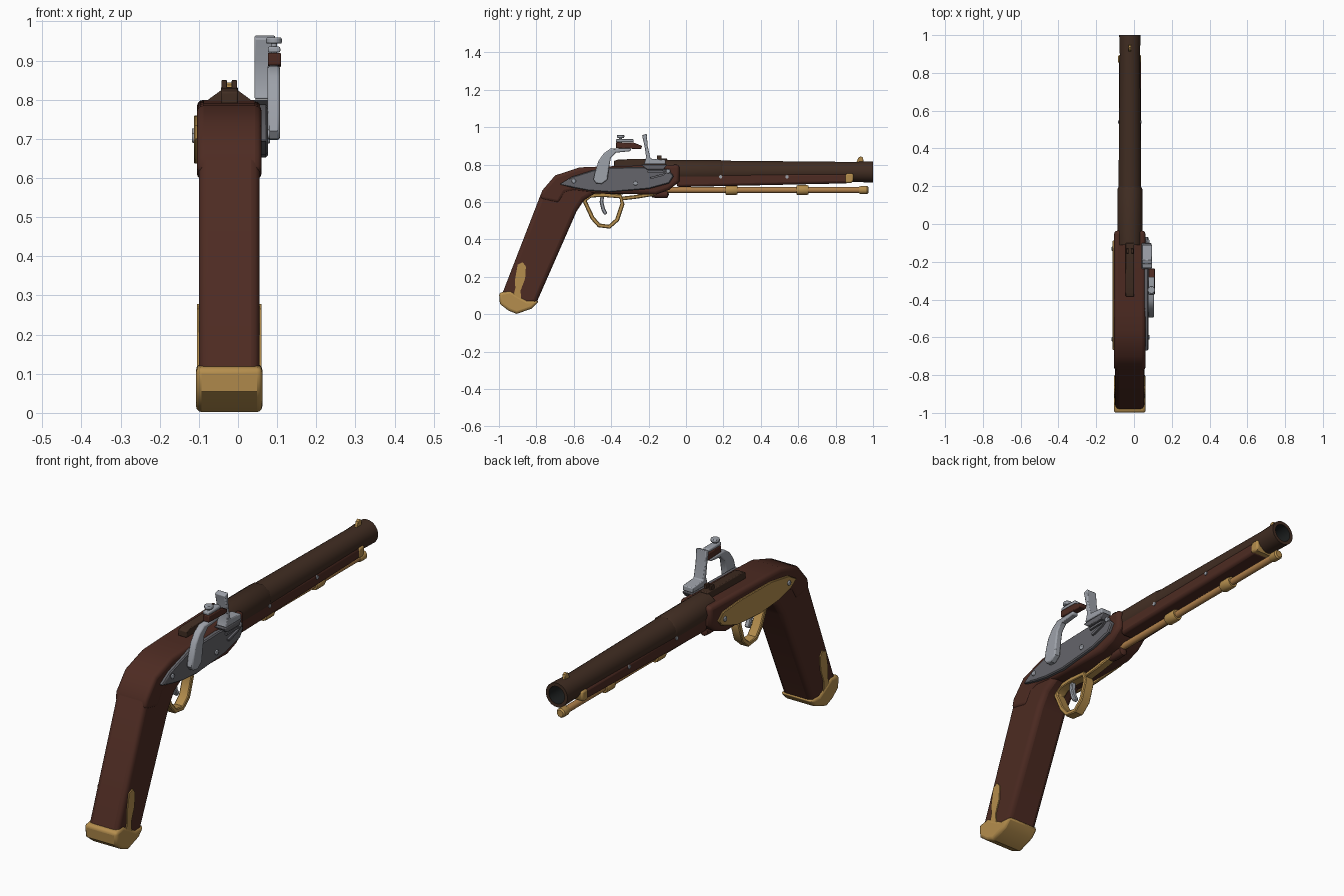
import bpy, bmesh, math
from mathutils import Matrix, Vector

cube = bpy.data.objects.get("Cube")
if cube:
    bpy.data.objects.remove(cube)

CX = -0.022  # centre line of the stock and barrel
made = []


def material(name, r, g, b):
    m = bpy.data.materials.new(name)
    m.use_nodes = True
    m.diffuse_color = (r, g, b, 1)
    m.node_tree.nodes["Principled BSDF"].inputs["Base Color"].default_value = (r, g, b, 1)
    return m


WOOD = material("walnut wood", .075, .024, .016)
BARREL = material("browned iron", .052, .026, .016)
GOLD = material("brass", .46, .27, .075)
ROD = material("copper rod", .44, .22, .07)
PLATE = material("dark steel", .13, .13, .145)
STEEL = material("light steel", .34, .36, .40)
BORE = material("bore black", .012, .014, .014)


def finish(name, bm, mat, bevel=0, segments=2):
    bmesh.ops.recalc_face_normals(bm, faces=bm.faces)
    me = bpy.data.meshes.new(name)
    bm.to_mesh(me)
    bm.free()
    me.materials.append(mat)
    ob = bpy.data.objects.new(name, me)
    bpy.context.collection.objects.link(ob)
    if bevel:
        b = ob.modifiers.new("bevel", 'BEVEL')
        b.width, b.segments = bevel, segments
        b.limit_method, b.angle_limit = 'ANGLE', math.radians(55)
    made.append(ob)
    return ob


def slab(name, pts, x0, x1, mat, bevel=0, segments=2):
    """Extrude a (y, z) outline between two x positions."""
    bm = bmesh.new()
    face = bm.faces.new([bm.verts.new((x0, y, z)) for y, z in pts])
    new = bmesh.ops.extrude_face_region(bm, geom=[face])["geom"]
    bmesh.ops.translate(bm, vec=(x1 - x0, 0, 0),
                        verts=[v for v in new if isinstance(v, bmesh.types.BMVert)])
    return finish(name, bm, mat, bevel, segments)


def box(name, x0, x1, y0, y1, z0, z1, mat, bevel=0):
    return slab(name, [(y0, z0), (y1, z0), (y1, z1), (y0, z1)], x0, x1, mat, bevel)


def lathe(name, profile, z, mat, sides=16):
    """Revolve (y, radius) points about the y direction, flat side up."""
    bm = bmesh.new()
    rings = []
    for y, r in profile:
        ring = []
        for i in range(sides):
            a = 2 * math.pi * (i + .5) / sides
            ring.append(bm.verts.new((CX + r * math.sin(a), y, z + r * math.cos(a))))
        rings.append(ring)
    for a, b in zip(rings, rings[1:]):
        for i in range(sides):
            j = (i + 1) % sides
            bm.faces.new((a[i], a[j], b[j], b[i]))
    bmesh.ops.remove_doubles(bm, verts=bm.verts, dist=.0001)
    return finish(name, bm, mat)


def pin(name, centre, radius, length, mat, axis='X', bevel=0):
    bm = bmesh.new()
    turn = Matrix.Rotation(math.pi / 2, 4, 'Y') if axis == 'X' else Matrix()
    bmesh.ops.create_cone(bm, cap_ends=True, segments=12, radius1=radius, radius2=radius,
                          depth=length, matrix=Matrix.Translation(centre) @ turn)
    return finish(name, bm, mat, bevel)


def strip(name, pts, thick, x0, x1, mat, closed=False):
    """Sweep a flat band along a (y, z) path."""
    bm = bmesh.new()
    n, rings = len(pts), []
    for i in range(n):
        a = pts[(i - 1) % n if closed else max(i - 1, 0)]
        b = pts[(i + 1) % n if closed else min(i + 1, n - 1)]
        d = Vector((b[0] - a[0], b[1] - a[1])).normalized() * thick / 2
        y, z = pts[i]
        rings.append([bm.verts.new((x, y - s * d.y, z + s * d.x))
                      for x, s in ((x0, -1), (x1, -1), (x1, 1), (x0, 1))])
    for a, b in zip(rings, rings[1:] + rings[:1] if closed else rings[1:]):
        for i in range(4):
            j = (i + 1) % 4
            bm.faces.new((a[i], a[j], b[j], b[i]))
    if not closed:
        bm.faces.new(rings[0])
        bm.faces.new(rings[-1])
    return finish(name, bm, mat, .004, 1)


# Stock: grip, wider lock section and slim fore-end
slab("grip", [(-.99, .09), (-.775, .645), (-.70, .735), (-.57, .775), (-.45, .78), (-.48, .65),
              (-.545, .61), (-.585, .55), (-.80, .06), (-.90, .04)], -.1, .055, WOOD, .022, 3)
slab("lock_stock", [(-.78, .615), (-.77, .66), (-.70, .742), (-.57, .785), (-.45, .79),
                    (-.035, .80), (-.035, .71), (-.09, .665), (-.16, .64), (-.48, .645),
                    (-.60, .66), (-.645, .65), (-.68, .592)], -.105, .06, WOOD, .017, 3)
slab("fore_stock", [(-.05, .68), (.87, .70), (.87, .752), (-.05, .752)],
     CX - .058, CX + .058, WOOD, .014)
slab("fore_stock_cap", [(.85, .702), (.885, .702), (.895, .715), (.895, .752), (.86, .752),
                        (.85, .745)], CX - .062, CX + .060, GOLD, .008)

# Barrel with faceted breech, hollow muzzle and sights
lathe("breech", [(-.11, 0), (-.11, .066), (.185, .066), (.195, .061), (.195, 0)], .762, BARREL, 10)
lathe("barrel", [(.18, .061), (.90, .054), (.95, .056), (1, .057), (1, .041)], .761, BARREL, 20)
lathe("bore", [(1, .041), (.75, .041), (.75, 0)], .761, BORE, 20)
slab("tang", [(-.385, .79), (-.385, .82), (-.36, .828), (-.10, .832), (-.10, .79)],
     CX - .022, CX + .022, BARREL, .004)
for side in (-1, 1):
    c = CX + side * .013
    box("rear_sight_post", c - .007, c + .007, -.155, -.13, .82, .85, BARREL, .002)
slab("front_sight", [(.91, .81), (.95, .81), (.946, .838), (.935, .845), (.922, .838)],
     CX - .007, CX + .007, GOLD, .002)

# Ramrod and its pipes
lathe("ramrod", [(-.17, 0), (-.17, .016), (.94, .016), (.94, 0)], .664, ROD)
lathe("ramrod_tip", [(.925, 0), (.925, .018), (.935, .022), (.968, .022), (.975, .016), (.975, 0)],
      .664, GOLD)
for y in (.21, .59):
    lathe("ramrod_pipe", [(y, .015), (y, .024), (y + .008, .027), (y + .057, .027),
                          (y + .065, .024), (y + .065, .015)], .664, GOLD)
lathe("ramrod_socket", [(-.19, 0), (-.18, .018), (-.15, .022), (-.10, .02), (-.09, 0)], .642, WOOD)

# Trigger and guard
strip("trigger_guard", [(-.542, .605), (-.50, .515), (-.465, .475), (-.41, .468), (-.368, .505),
                        (-.34, .59), (-.35, .63), (-.44, .638), (-.51, .635)],
      .022, CX - .024, CX + .024, GOLD, True)
strip("guard_tail", [(-.35, .618), (-.27, .627), (-.16, .645)], .02, CX - .02, CX + .02, GOLD)
strip("trigger", [(-.445, .65), (-.452, .60), (-.442, .56), (-.428, .535)],
      .02, CX - .012, CX + .012, STEEL)

# Lock plate on the left, brass plate on the right
slab("lock_plate", [(-.675, .695), (-.61, .735), (-.46, .782), (-.25, .788), (-.10, .775),
                    (-.065, .74), (-.09, .70), (-.20, .67), (-.41, .652), (-.52, .66),
                    (-.60, .675)], .05, .076, PLATE, .005, 1)
slab("side_plate", [(-.67, .70), (-.61, .735), (-.48, .757), (-.25, .76), (-.12, .75),
                    (-.085, .72), (-.11, .69), (-.22, .65), (-.40, .637), (-.54, .648),
                    (-.63, .672)], -.113, -.10, GOLD, .003, 1)
for y, z in ((-.60, .712), (-.27, .70), (-.095, .765)):
    pin("lock_screw", (.075, y, z), .012, .014, STEEL, bevel=.003)
for y, z in ((-.61, .702), (-.13, .715)):
    pin("side_plate_screw", (-.112, y, z), .012, .012, STEEL, bevel=.003)
for y in (.185, .54):
    pin("barrel_pin", (CX, y, .735), .009, .124, STEEL)

# Cock: curved arm, jaws, flint and clamp screw
slab("cock", [(-.495, .72), (-.485, .765), (-.468, .82), (-.44, .86), (-.405, .885), (-.295, .888),
              (-.295, .872), (-.375, .864), (-.402, .835), (-.412, .78), (-.42, .72), (-.45, .697),
              (-.48, .70)], .075, .107, STEEL, .006)
slab("flint", [(-.375, .888), (-.24, .883), (-.235, .90), (-.28, .918), (-.375, .92)],
     .076, .110, WOOD, .004)
box("upper_jaw", .076, .108, -.375, -.28, .92, .936, STEEL, .005)
pin("jaw_screw", (.092, -.35, .92), .008, .07, STEEL, 'Z')
pin("jaw_screw_head", (.092, -.35, .951), .02, .016, STEEL, 'Z', .004)

# Striking steel, pan and spring
slab("striking_steel", [(-.235, .957), (-.21, .965), (-.205, .90), (-.19, .832), (-.11, .826),
                        (-.11, .802), (-.225, .802), (-.213, .84), (-.222, .90)],
     .042, .095, STEEL, .004)
slab("pan", [(-.24, .80), (-.10, .80), (-.12, .775), (-.21, .775)], .04, .093, PLATE, .004)
strip("pan_spring", [(-.205, .762), (-.13, .764), (-.105, .756), (-.125, .745), (-.19, .728)],
      .011, .07, .086, PLATE)

# Brass butt cap with side tongues
slab("butt_cap", [(-1, .115), (-.995, .055), (-.95, .02), (-.905, .002), (-.825, .03), (-.785, .07),
                  (-.85, .072), (-.90, .10), (-.94, .125)], -.107, .062, GOLD, .014, 3)
tongue = [(-.925, .09), (-.912, .14), (-.915, .18), (-.90, .265), (-.873, .278), (-.856, .255),
          (-.86, .19), (-.885, .125), (-.88, .08)]
slab("tongue_right", tongue, -.105, -.096, GOLD)
slab("tongue_left", tongue, .051, .060, GOLD)

# Smooth rounded surfaces, keep hard edges
for ob in bpy.context.selected_objects:
    ob.select_set(False)
for ob in made:
    ob.select_set(True)
bpy.context.view_layer.objects.active = made[0]
bpy.ops.object.shade_smooth_by_angle(angle=math.radians(38))
